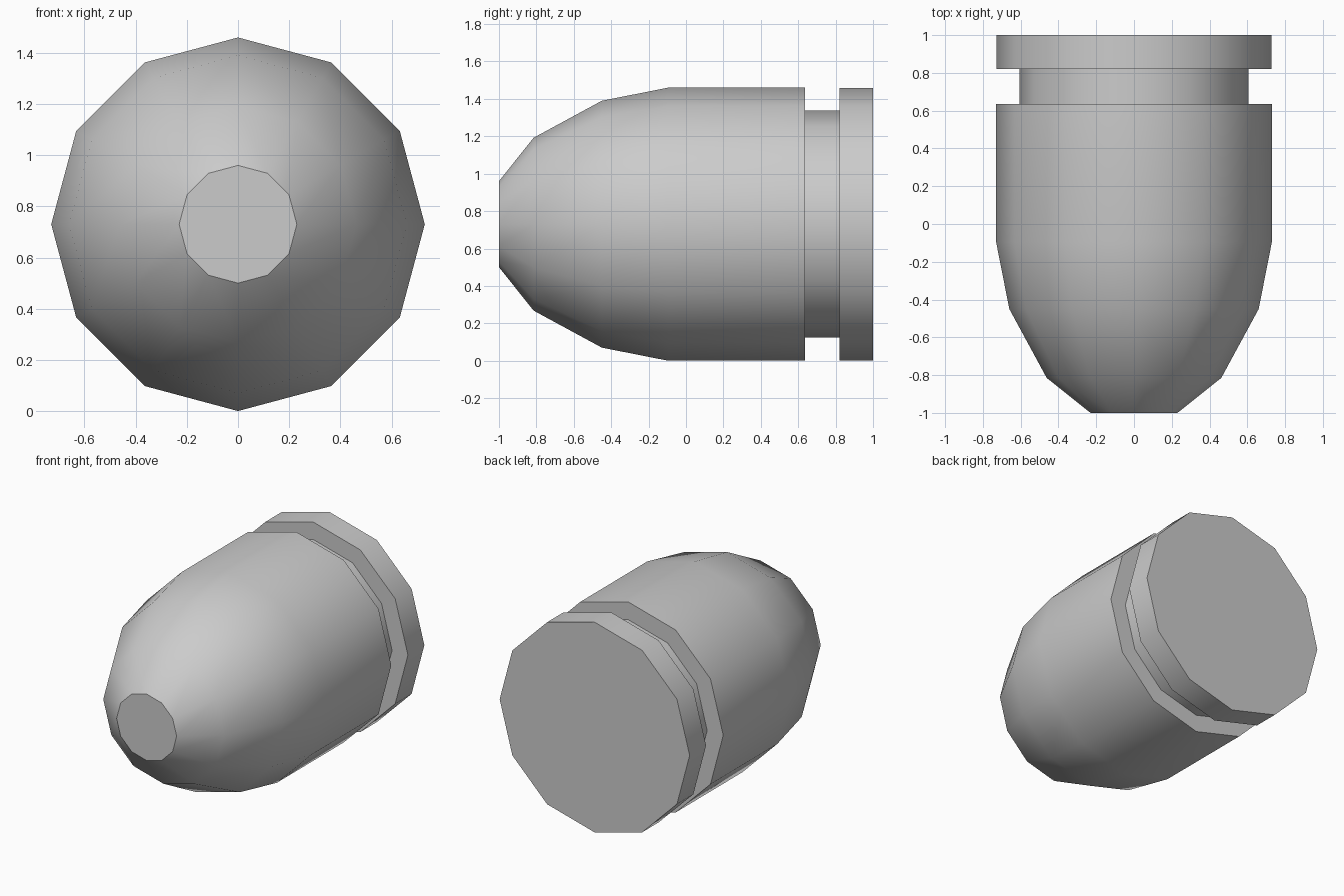
import bpy, bmesh, math

if "Cube" in bpy.data.objects:
    bpy.data.objects.remove(bpy.data.objects["Cube"])

SIDES = 12
AXIS_Z = 0.73


def lathe(name, profile):
    """Revolve (y, radius) points around the long y axis and cap both ends."""
    bm = bmesh.new()
    rings = []
    for y, r in profile:
        rings.append([bm.verts.new((r * math.cos(a), y, AXIS_Z + r * math.sin(a)))
                      for a in (2 * math.pi * i / SIDES for i in range(SIDES))])
    for a, b in zip(rings, rings[1:]):
        for i in range(SIDES):
            j = (i + 1) % SIDES
            bm.faces.new((a[i], a[j], b[j], b[i]))
    bm.faces.new(rings[0])
    bm.faces.new(rings[-1])
    bmesh.ops.recalc_face_normals(bm, faces=bm.faces)
    mesh = bpy.data.meshes.new(name)
    bm.to_mesh(mesh)
    bm.free()
    obj = bpy.data.objects.new(name, mesh)
    bpy.context.collection.objects.link(obj)
    bpy.ops.object.select_all(action='DESELECT')
    obj.select_set(True)
    bpy.context.view_layer.objects.active = obj
    bpy.ops.object.shade_smooth_by_angle(angle=math.radians(35))
    return obj


# Rounded nose, straight body, recessed groove and rear rim in one closed shell
lathe("bullet_body", [
    (-1.0, 0.23), (-0.815, 0.462), (-0.45, 0.66), (-0.095, 0.73),
    (0.635, 0.73), (0.635, 0.607),
    (0.82, 0.607), (0.82, 0.728), (1.0, 0.728),
])
